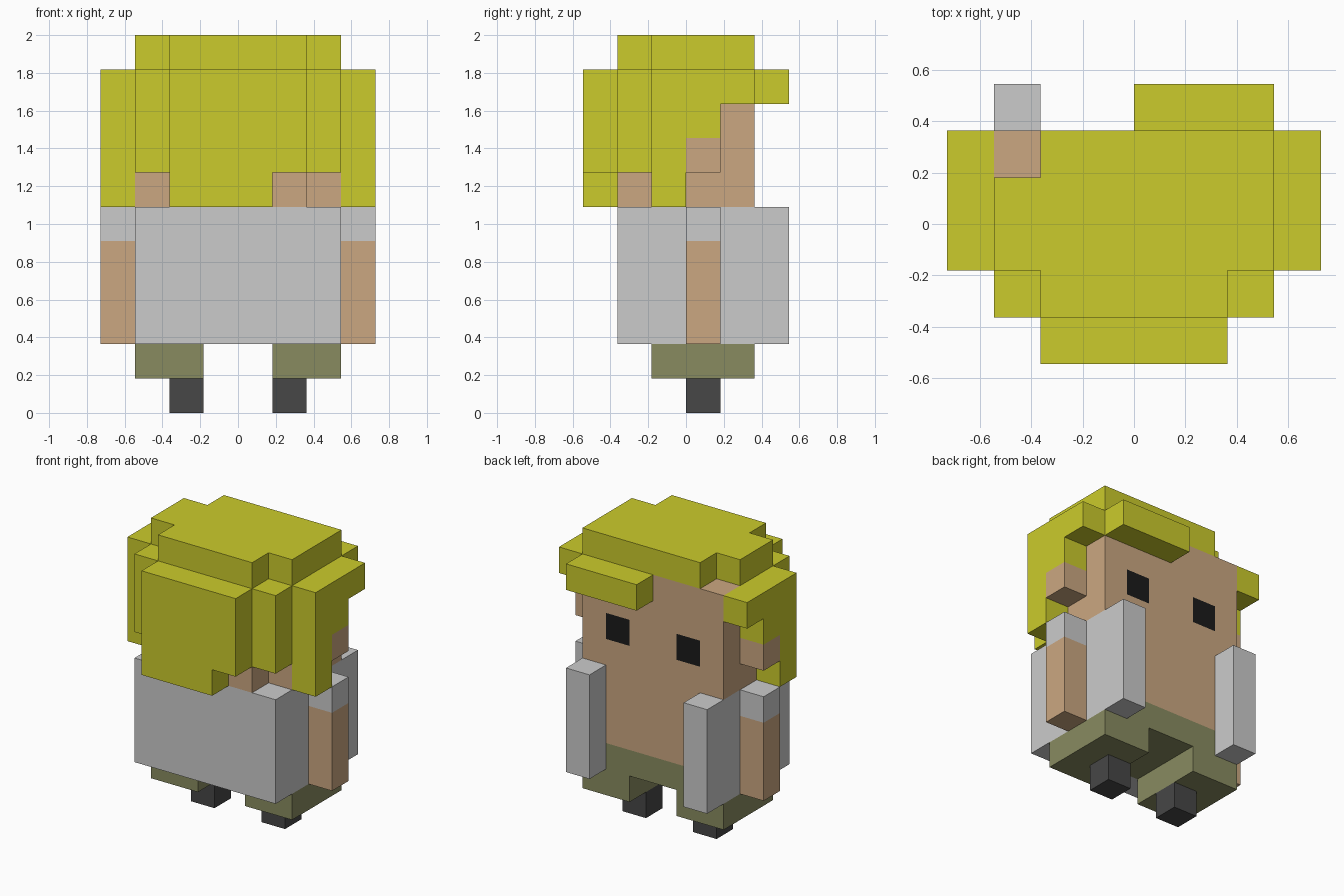
import bpy, bmesh
from mathutils import Vector

if "Cube" in bpy.data.objects:
    bpy.data.objects.remove(bpy.data.objects["Cube"], do_unlink=True)

U = 2 / 11  # one block


def material(name, rgb):
    m = bpy.data.materials.new(name)
    m.use_nodes = True
    m.diffuse_color = (*rgb, 1)
    m.node_tree.nodes["Principled BSDF"].inputs["Base Color"].default_value = (*rgb, 1)
    return m


yellow = material("yellow", (0.60, 0.60, 0.025))
grey = material("light grey", (0.60, 0.60, 0.60))
skin = material("skin", (0.60, 0.39, 0.22))
olive = material("olive", (0.25, 0.26, 0.118))
dark = material("dark grey", (0.063, 0.063, 0.063))
black = material("black", (0.011, 0.011, 0.011))


def box(x0, x1, y0, y1, z0, z1):
    return {(x, y, z) for x in range(x0, x1) for y in range(y0, y1) for z in range(z0, z1)}


def pair(*b):
    """A box and its mirror image across x = 0."""
    cells = box(*b)
    return cells | {(-x - 1, y, z) for x, y, z in cells}


# Parts as sets of blocks; a later part replaces blocks of an earlier one
parts = [
    ("head", skin, box(-2, 2, -2, 2, 6, 10) | box(-3, 3, -1, 2, 6, 10)),
    ("ears", skin, pair(3, 4, 0, 1, 7, 8)),
    ("eyes", black, pair(1, 2, 1, 2, 7, 8)),
    ("hair_top", yellow,
     box(-2, 2, -2, 2, 10, 11) | box(-3, 3, -1, 1, 10, 11) | box(2, 3, 1, 2, 10, 11)),
    ("hair_fringe", yellow, box(0, 3, 2, 3, 9, 10)),
    ("hair_sides", yellow,
     pair(3, 4, -1, 0, 6, 10) | pair(3, 4, 0, 1, 8, 10) | pair(3, 4, 1, 2, 9, 10)),
    ("hair_back", yellow,
     box(-2, 2, -3, -2, 7, 10) | box(-2, 1, -3, -2, 6, 7) | pair(2, 3, -2, -1, 7, 10)),
    ("chest", skin, box(-2, 2, -1, 2, 3, 6)),
    ("shorts", olive, box(-3, 3, -1, 2, 2, 3) | pair(1, 3, -1, 2, 1, 2)),
    ("jacket", grey, box(-3, 3, -2, -1, 2, 6) | pair(2, 3, -1, 3, 2, 6)),
    ("sleeves", grey, pair(3, 4, 0, 1, 5, 6)),
    ("arms", skin, pair(3, 4, 0, 1, 2, 5)),
    ("feet", dark, pair(1, 2, 0, 1, 0, 1)),
]

owner = {cell: name for name, _, cells in parts for cell in cells}

# The waist underside between the legs stays olive where the jacket sides cover the legs
directions = [Vector(d) for d in ((1, 0, 0), (-1, 0, 0), (0, 1, 0),
                                  (0, -1, 0), (0, 0, 1), (0, 0, -1))]


def build(name, mat, cells):
    """Outer skin of a part's blocks, with flat areas merged."""
    bm = bmesh.new()
    for cell in cells:
        if owner[cell] != name:
            continue
        centre = Vector(cell) + Vector((0.5, 0.5, 0.5))
        for d in directions:
            if tuple(int(c) for c in Vector(cell) + d) in owner:
                continue
            a = Vector((d.y, d.z, d.x)) / 2
            b = d.cross(a)
            mid = centre + d / 2
            bm.faces.new([bm.verts.new((mid + v) * U)
                          for v in (a + b, b - a, -a - b, a - b)])
    bmesh.ops.remove_doubles(bm, verts=bm.verts, dist=0.001)
    bm.normal_update()
    bmesh.ops.recalc_face_normals  # windings already face outward
    bmesh.ops.dissolve_limit(bm, angle_limit=0.02, verts=bm.verts, edges=bm.edges)
    mesh = bpy.data.meshes.new(name)
    bm.to_mesh(mesh)
    bm.free()
    mesh.materials.append(mat)
    obj = bpy.data.objects.new(name, mesh)
    bpy.context.collection.objects.link(obj)


for part in parts:
    build(*part)
